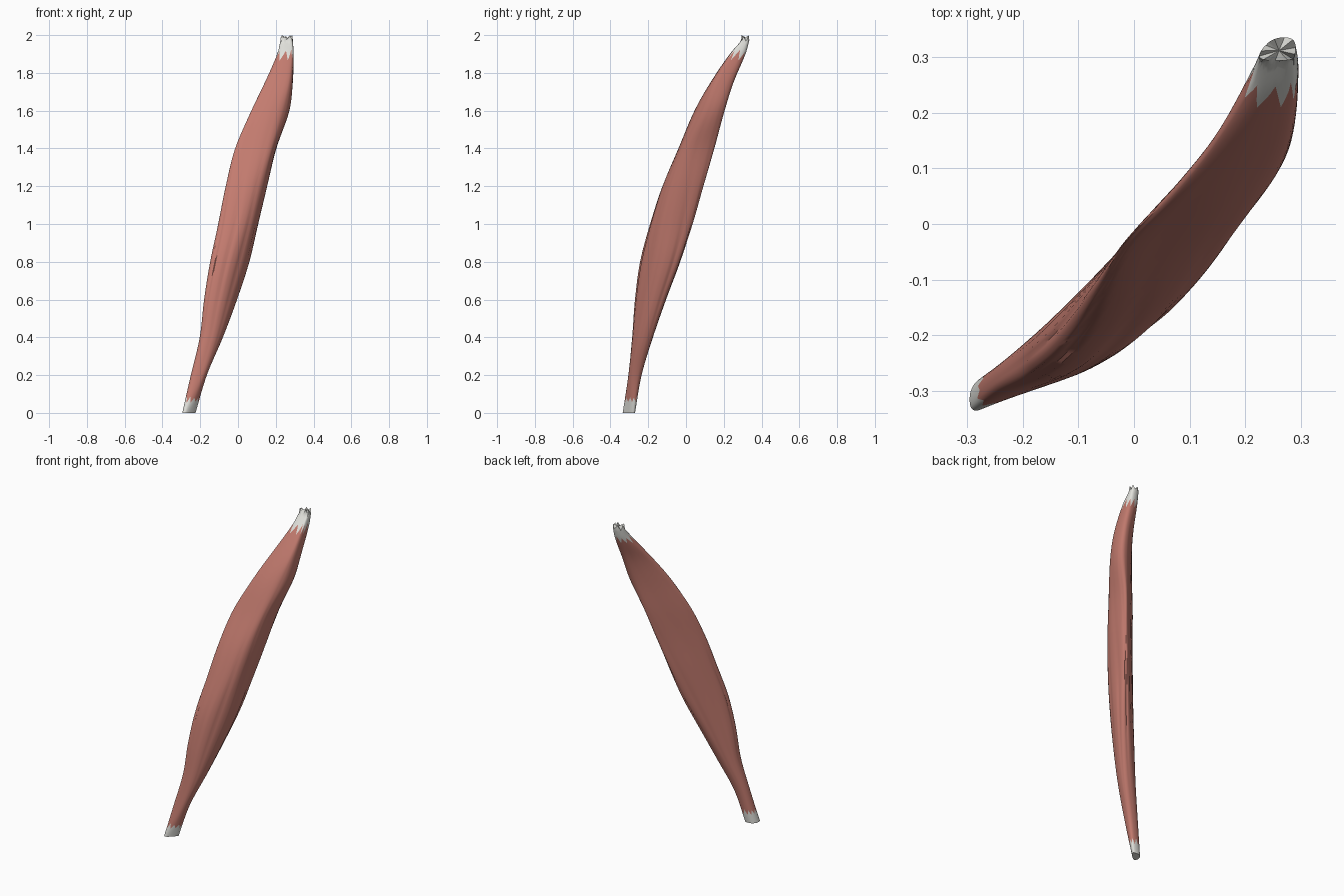
import bpy, bmesh, math, random
from mathutils import Vector

if "Cube" in bpy.data.objects:
    bpy.data.objects.remove(bpy.data.objects["Cube"])

random.seed(4)
SEG = 60
R2 = math.sqrt(2)

# Cross-section limits: z, x range, y range, range along the front-right diagonal
SECTIONS = [
    (0.00, -.295, -.225, -.335, -.270, .000, .045),
    (0.20, -.250, -.165, -.305, -.235, .008, .083),
    (0.40, -.203, -.080, -.285, -.175, .014, .115),
    (0.60, -.180, -.005, -.270, -.105, .016, .136),
    (0.80, -.148, .060, -.243, -.030, .016, .150),
    (1.00, -.105, .107, -.190, .035, .014, .156),
    (1.20, -.065, .155, -.125, .092, .012, .152),
    (1.40, -.015, .203, -.040, .150, .006, .138),
    (1.60, .070, .272, .045, .205, .000, .120),
    (1.75, .142, .290, .130, .252, -.014, .092),
    (1.90, .208, .295, .232, .315, -.050, .034),
    (1.97, .225, .290, .293, .335, -.060, -.008),
]


def limits(z):
    """Smoothly interpolate the section limits at height z."""
    n = len(SECTIONS)
    i = 0
    while i < n - 2 and z > SECTIONS[i + 1][0]:
        i += 1
    a, b = SECTIONS[i], SECTIONS[i + 1]
    p, q = SECTIONS[max(i - 1, 0)], SECTIONS[min(i + 2, n - 1)]
    h = b[0] - a[0]
    f = min((z - a[0]) / h, 1.0)
    out = []
    for k in range(1, 7):
        ma = (b[k] - p[k]) / (b[0] - p[0]) * h
        mb = (q[k] - a[k]) / (q[0] - a[0]) * h
        out.append((2*f**3 - 3*f*f + 1) * a[k] + (f**3 - 2*f*f + f) * ma
                   + (3*f*f - 2*f**3) * b[k] + (f**3 - f*f) * mb)
    return out


def surface(z, s):
    """Point on the rounded six-sided section at height z."""
    x0, x1, y0, y1, v0, v1 = limits(z)
    v0, v1 = v0 * R2, v1 * R2
    hexagon = [Vector(c) for c in ((x1, x1 - v1), (x1, y1), (y1 + v0, y1),
                                   (x0, x0 - v0), (x0, y0), (y0 + v1, y0))]
    u = s / SEG * 6
    i, f = int(u) % 6, u % 1
    a, b, c = hexagon[i - 1], hexagon[i], hexagon[(i + 1) % 6]
    p = (a + b) / 2 * (1 - f)**2 + b * 2 * f * (1 - f) + (b + c) / 2 * f * f
    # shallow fibre grooves, strongest on the lower belly
    mid = sum(hexagon, Vector((0, 0))) / 6
    t = s / SEG * math.tau
    amount = 0.02 + 0.035 * math.exp(-((z - 0.75) / 0.35)**2)
    groove = max(0, math.sin(9 * t + 4 * z + math.sin(5 * z)))**2
    p = p.lerp(mid, amount * groove * math.sin(math.pi * min(z / 1.95, 1)))
    return Vector((p.x, p.y, z))


def material(name, rgb):
    m = bpy.data.materials.new(name)
    m.diffuse_color = (*rgb, 1)
    m.use_nodes = True
    m.node_tree.nodes["Principled BSDF"].inputs["Base Color"].default_value = m.diffuse_color
    return m


def tube(name, low, high, rows, mat, cap_low=False, cap_high=False):
    """Skin the surface between two ragged height lists."""
    bm = bmesh.new()
    rings = []
    for r in range(rows + 1):
        f = r / rows
        ring = []
        for s in range(SEG):
            z = low[s] + (high[s] - low[s]) * f
            p = surface(min(z, 1.97), s)
            p.z = z
            ring.append(bm.verts.new(p))
        rings.append(ring)
    for a, b in zip(rings, rings[1:]):
        for s in range(SEG):
            n = (s + 1) % SEG
            bm.faces.new((a[s], a[n], b[n], b[s]))
    for use, ring in ((cap_low, rings[0]), (cap_high, rings[-1])):
        if use:
            c = bm.verts.new(sum((v.co for v in ring), Vector()) / SEG)
            for s in range(SEG):
                bm.faces.new((ring[s], ring[(s + 1) % SEG], c))
    bmesh.ops.recalc_face_normals(bm, faces=bm.faces)
    if not (cap_low or cap_high) and sum(
            f.normal.dot(f.calc_center_median() - Vector((0, -.08, 1))) for f in bm.faces) < 0:
        bmesh.ops.reverse_faces(bm, faces=bm.faces)
    me = bpy.data.meshes.new(name)
    bm.to_mesh(me)
    bm.free()
    me.materials.append(mat)
    ob = bpy.data.objects.new(name, me)
    bpy.context.collection.objects.link(ob)
    bpy.context.view_layer.objects.active = ob
    ob.select_set(True)
    bpy.ops.object.shade_smooth_by_angle(angle=math.radians(40))
    ob.select_set(False)


def ragged(base, depth, step):
    """Zigzag heights around the section."""
    peaks = [random.uniform(0.5, 1) * (1 if i % 2 else -1) for i in range(SEG // step)]
    out = []
    for s in range(SEG):
        i, f = s // step, s % step / step
        out.append(base + depth * (peaks[i] * (1 - f) + peaks[(i + 1) % len(peaks)] * f))
    return out


red = material("muscle_red", (0.55, 0.2, 0.16))
white = material("tendon_white", (0.75, 0.75, 0.71))

bottom = [0.0] * SEG
lower_join = ragged(0.07, 0.02, 3)
upper_join = ragged(1.895, 0.03, 3)
top = ragged(1.97, 0.02, 5)
top = [z + 2.0 - max(top) for z in top]

# Lower tendon, muscle belly and upper tendon
tube("lower_tendon", bottom, lower_join, 3, white, cap_low=True)
tube("muscle_belly", lower_join, upper_join, 50, red)
tube("upper_tendon", upper_join, top, 6, white, cap_high=True)
